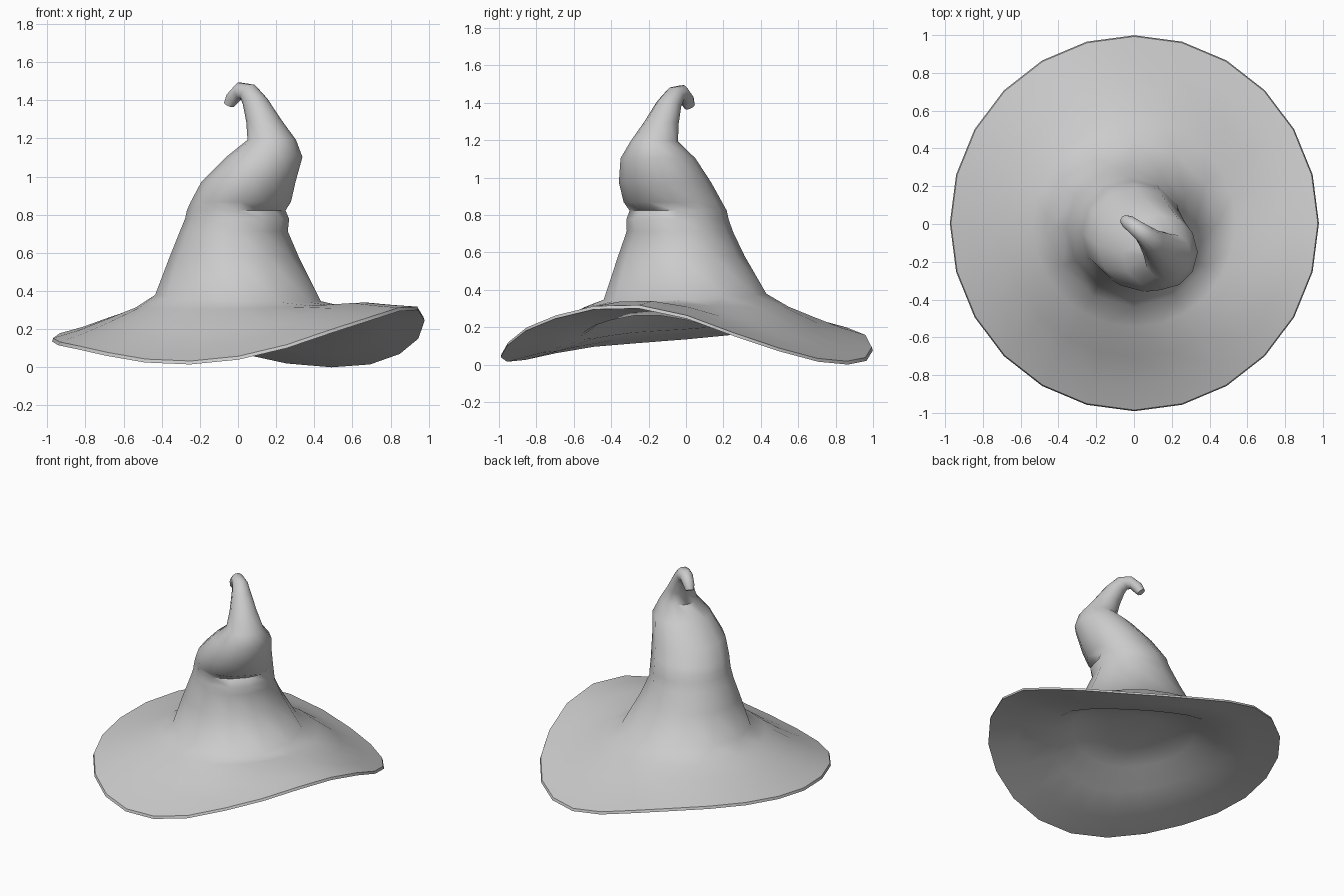
import bpy, bmesh, math
from mathutils import Vector

old = bpy.data.objects.get("Cube")
if old:
    bpy.data.objects.remove(old, do_unlink=True)

felt = bpy.data.materials.new("grey_felt")
felt.use_nodes = True
colour = (0.6, 0.6, 0.6, 1)
felt.diffuse_color = colour
felt.node_tree.nodes["Principled BSDF"].inputs["Base Color"].default_value = colour

bm = bmesh.new()
LEAN = Vector((0.72, -0.69, 0))   # side the crown bulges towards


def clockwise(i, n):
    a = math.tau * i / n
    return Vector((math.sin(a), math.cos(a), 0))


def skin(a, b):
    n = len(a)
    for i in range(n):
        j = (i + 1) % n
        bm.faces.new((a[i], a[j], b[j], b[i]))


# Wavy brim: rim heights every 15 degrees, clockwise from the back
rim = [.10, .045, .025, .04, .095, .175, .27, .325, .32, .27, .205, .125,
       .065, .04, .05, .085, .12, .14, .16, .185, .205, .215, .205, .165]
MEAN = sum(rim) / len(rim)


def brim_ring(r, z, wave):
    ring = []
    for i, h in enumerate(rim):
        d = clockwise(i, 24)
        ring.append(bm.verts.new((r * (.977 * d.x + .002), r * (.995 * d.y + .004),
                                  z + wave * (h - MEAN))))
    return ring


# From the middle of the underside, out over the rim band, up to the crown
# radius, mean height and share of the rim's wave
brim_profile = [(.20, .315, .1), (.42, .28, .25), (.57, .192, .45), (.80, .16, .8),
                (1.0, MEAN - .018, 1), (.994, MEAN, 1),
                (.86, .193, .81), (.71, .253, .54), (.55, .32, .08)]
brim = [brim_ring(*p) for p in brim_profile]
bm.faces.new(brim[0])
for a, b in zip(brim, brim[1:]):
    skin(a, b)

# Crisp edges on the rim band
for ring in brim[4:6]:
    for a, b in zip(ring, ring[1:] + ring[:1]):
        bm.edges.get((a, b)).smooth = False

# Crown: centre x, y, z, radius, pinch on the leaning side, tilt in degrees
crown_rings = [
    (0, -.005, .37, .435, 0, -3),
    (-.02, -.025, .59, .337, 0, 0),
    (-.02, -.035, .72, .285, .01, 0),
    (-.005, -.045, .785, .273, 0, 0),
    (0, -.05, .83, .268, .05, 0),
    (.015, -.07, .875, .263, 0, 0),
    (.055, -.112, .98, .247, 0, 0),
    (.138, -.15, 1.11, .2, 0, 0),
    (.177, -.17, 1.2, .127, 0, 0),
    (.135, -.131, 1.3, .092, 0, 5),
    (.09, -.09, 1.4, .066, 0, 20),
    (.055, -.055, 1.45, .052, 0, 50),
    (.01, -.02, 1.458, .044, 0, 95),
    (-.028, .008, 1.418, .038, 0, 135),
    (-.046, .02, 1.385, .029, 0, 150),
]
crown = []
for x, y, z, r, pinch, tilt in crown_rings:
    t = math.radians(tilt)
    up = Vector((0, 0, 1))
    turn = up.rotation_difference(up * math.cos(t) - LEAN * math.sin(t))
    ring = []
    for i in range(12):
        d = clockwise(i, 12)
        reach = r - pinch * max(0, d.dot(LEAN)) ** 3
        ring.append(bm.verts.new(Vector((x, y, z)) + turn @ (d * reach)))
    crown.append(ring)
for lower, upper in zip(crown, crown[1:]):
    skin(lower, upper)
bm.faces.new(crown[-1])

# Join the 24-sided brim to the 12-sided crown
base, inner = crown[0], brim[-1]
for i in range(12):
    a, b = base[i], base[(i + 1) % 12]
    p, q, s = inner[2 * i], inner[2 * i + 1], inner[(2 * i + 2) % 24]
    for tri in ((p, q, a), (a, q, b), (q, s, b)):
        bm.faces.new(tri)

# Rest the lowest point on the ground
low = min(v.co.z for v in bm.verts)
bmesh.ops.translate(bm, verts=bm.verts, vec=(0, 0, -low))
bmesh.ops.recalc_face_normals(bm, faces=bm.faces)
mesh = bpy.data.meshes.new("pointed_hat")
bm.to_mesh(mesh)
bm.free()
mesh.materials.append(felt)
hat = bpy.data.objects.new("pointed_hat", mesh)
bpy.context.collection.objects.link(hat)

# Smooth felt, keeping the crisp rim
bpy.ops.object.select_all(action='DESELECT')
hat.select_set(True)
bpy.context.view_layer.objects.active = hat
bpy.ops.object.shade_smooth_by_angle(angle=math.radians(60))
